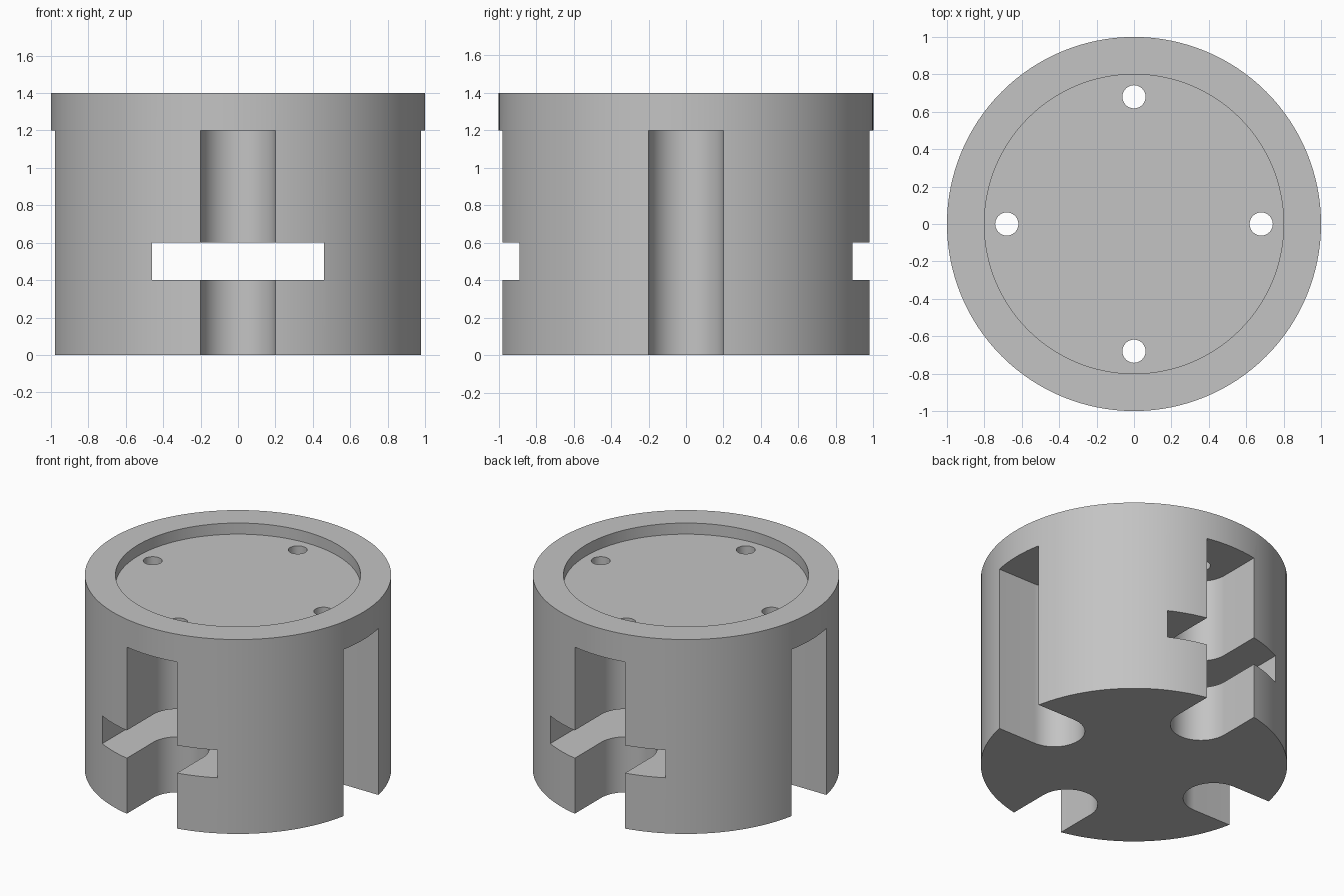
import bpy
import bmesh
from math import cos, sin, pi, radians
from mathutils import Matrix

if "Cube" in bpy.data.objects:
    bpy.data.objects.remove(bpy.data.objects["Cube"], do_unlink=True)

HEIGHT = 1.4
BOLT_RADIUS = 0.68          # distance of slot ends and holes from the axis
SLOT_HALF = 0.2
SLOT_TOP = 1.2
SEGMENTS = 128

grey = bpy.data.materials.new("plain grey")
grey.use_nodes = True
GREY = (0.55, 0.55, 0.55, 1)
grey.diffuse_color = GREY
grey.node_tree.nodes["Principled BSDF"].inputs["Base Color"].default_value = GREY


def prism(name, outline, z0, z1, turn=0.0):
    """Extrude a flat outline from z0 to z1, turned about the z axis."""
    bm = bmesh.new()
    base = bm.faces.new([bm.verts.new((x, y, z0)) for x, y in outline])
    top = bmesh.ops.extrude_face_region(bm, geom=[base])["geom"]
    bmesh.ops.translate(bm, vec=(0, 0, z1 - z0),
                        verts=[g for g in top if isinstance(g, bmesh.types.BMVert)])
    bmesh.ops.recalc_face_normals(bm, faces=bm.faces)
    bm.transform(Matrix.Rotation(turn, 4, "Z"))
    mesh = bpy.data.meshes.new(name)
    bm.to_mesh(mesh)
    bm.free()
    mesh.materials.append(grey)
    obj = bpy.data.objects.new(name, mesh)
    bpy.context.collection.objects.link(obj)
    return obj


def arc(radius, cx=0.0, start=0.0, sweep=2 * pi, steps=SEGMENTS):
    count = steps if sweep >= 2 * pi else steps + 1
    return [(cx + radius * cos(start + sweep * i / steps),
             radius * sin(start + sweep * i / steps)) for i in range(count)]


# Solid drum
body = prism("drum_body", arc(1.0), 0, HEIGHT)

# Shallow round recess in the top
cutters = [prism("recess_cutter", arc(0.8), HEIGHT - 0.08, HEIGHT + 0.1)]

# Four round-ended side slots, each with a small hole above
slot = [(1.2, SLOT_HALF)] + arc(SLOT_HALF, BOLT_RADIUS, pi / 2, pi, 32) + [(1.2, -SLOT_HALF)]
for i in range(4):
    cutters.append(prism("slot_cutter", slot, -0.1, SLOT_TOP, i * pi / 2))
    cutters.append(prism("hole_cutter", arc(0.062, BOLT_RADIUS, steps=32),
                         SLOT_TOP - 0.1, HEIGHT, i * pi / 2))

# Rectangular passage from front to back
passage = [(-0.46, -1.2), (0.46, -1.2), (0.46, 1.2), (-0.46, 1.2)]
cutters.append(prism("passage_cutter", passage, 0.4, 0.6))

# Carve the drum
bpy.ops.object.select_all(action="DESELECT")
bpy.context.view_layer.objects.active = body
body.select_set(True)
for cutter in cutters:
    cutter.hide_render = True
    cut = body.modifiers.new("cut", "BOOLEAN")
    cut.operation = "DIFFERENCE"
    cut.solver = "EXACT"
    cut.object = cutter
    bpy.ops.object.modifier_apply(modifier=cut.name)
    bpy.data.objects.remove(cutter, do_unlink=True)

bpy.ops.object.shade_smooth_by_angle(angle=radians(30))
